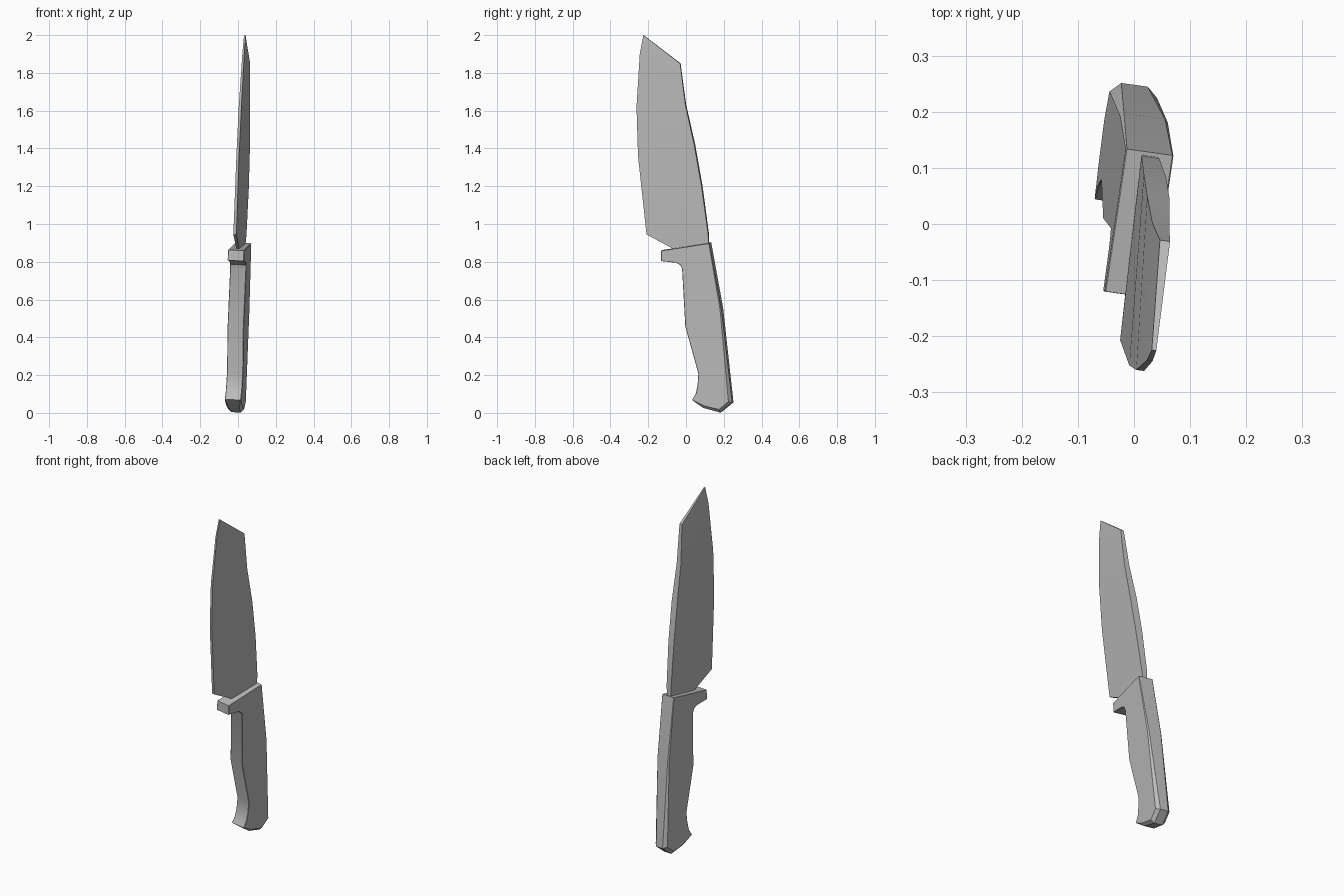
import bpy, bmesh, math
from mathutils import Vector

cube = bpy.data.objects.get("Cube")
if cube:
    bpy.data.objects.remove(cube)

steel = bpy.data.materials.new("plain_grey")
steel.use_nodes = True
GREY = (0.5, 0.5, 0.5, 1)
steel.diffuse_color = GREY
steel.node_tree.nodes["Principled BSDF"].inputs["Base Color"].default_value = GREY


def place(u, y, z):
    """Lean and turn the knife: u is the offset across its thickness."""
    return Vector((u + 0.14 * y + 0.052 * (z - 0.88) + 0.009,
                   y - 0.14 * u, z - 0.052 * u))


def finish(bm, name):
    bmesh.ops.recalc_face_normals(bm, faces=bm.faces[:])
    mesh = bpy.data.meshes.new(name)
    bm.to_mesh(mesh)
    bm.free()
    mesh.materials.append(steel)
    obj = bpy.data.objects.new(name, mesh)
    bpy.context.collection.objects.link(obj)
    bpy.ops.object.select_all(action="DESELECT")
    obj.select_set(True)
    bpy.context.view_layer.objects.active = obj
    bpy.ops.object.shade_smooth_by_angle(angle=math.radians(30))
    return obj


def bridge(bm, a, b):
    for i in range(len(a)):
        j = (i + 1) % len(a)
        bm.faces.new((a[i], a[j], b[j], b[i]))


# Handle with finger guard: side outline (y, z, chamfer), clockwise from the back top
outline = [(0.128, 0.9, 0.002), (0.192, 0.55, 0.006), (0.248, 0.055, 0.019),
           (0.185, 0.003, 0.018), (0.095, 0.028, 0.013), (0.038, 0.07, 0.002),
           (0.058, 0.105, 0.002), (0.067, 0.15, 0.002), (0.071, 0.21, 0.002),
           (0.002, 0.46, 0.002), (-0.015, 0.765, 0.002), (-0.025, 0.785, 0.002),
           (-0.048, 0.797, 0.002), (-0.126, 0.806, 0.002), (-0.126, 0.861, 0.002)]
HALF = 0.0425


def inset_point(i):
    y, z, c = outline[i]
    p = Vector((y, z))
    before = (p - Vector(outline[i - 1][:2])).normalized()
    after = (Vector(outline[(i + 1) % len(outline)][:2]) - p).normalized()
    t = (before + after).normalized()
    return p + Vector((t.y, -t.x)) * c


bm = bmesh.new()
rims, caps = [], []
for side in (1, -1):
    rims.append([bm.verts.new(place(side * (HALF - c), y, z)) for y, z, c in outline])
    caps.append([bm.verts.new(place(side * HALF, *inset_point(i)))
                 for i in range(len(outline))])
bridge(bm, rims[0], rims[1])
for rim, cap in zip(rims, caps):
    bridge(bm, rim, cap)
    bm.faces.new(cap)
finish(bm, "handle")

# Blade: rows from the neck to the tip, each with edge and spine (y, z, half thickness)
rows = [((-0.05, 0.86, 0.008), (0.122, 0.885, 0.013)),
        ((-0.208, 0.945, 0.008), (0.119, 0.95, 0.016)),
        ((-0.253, 1.36, 0.007), (0.085, 1.2, 0.02)),
        ((-0.261, 1.62, 0.007), (0.046, 1.42, 0.02)),
        ((-0.244, 1.9, 0.005), (-0.001, 1.63, 0.015)),
        ((-0.225, 2.0, 0.004), (-0.03, 1.85, 0.009))]
bm = bmesh.new()
loops = []
for edge, spine in rows:
    corners = ((edge, 1), (spine, 1), (spine, -1), (edge, -1))
    loops.append([bm.verts.new(place(s * h, y, z)) for (y, z, h), s in corners])
for a, b in zip(loops, loops[1:]):
    bridge(bm, a, b)
bm.faces.new(loops[0])
bm.faces.new(loops[-1])
finish(bm, "blade")
